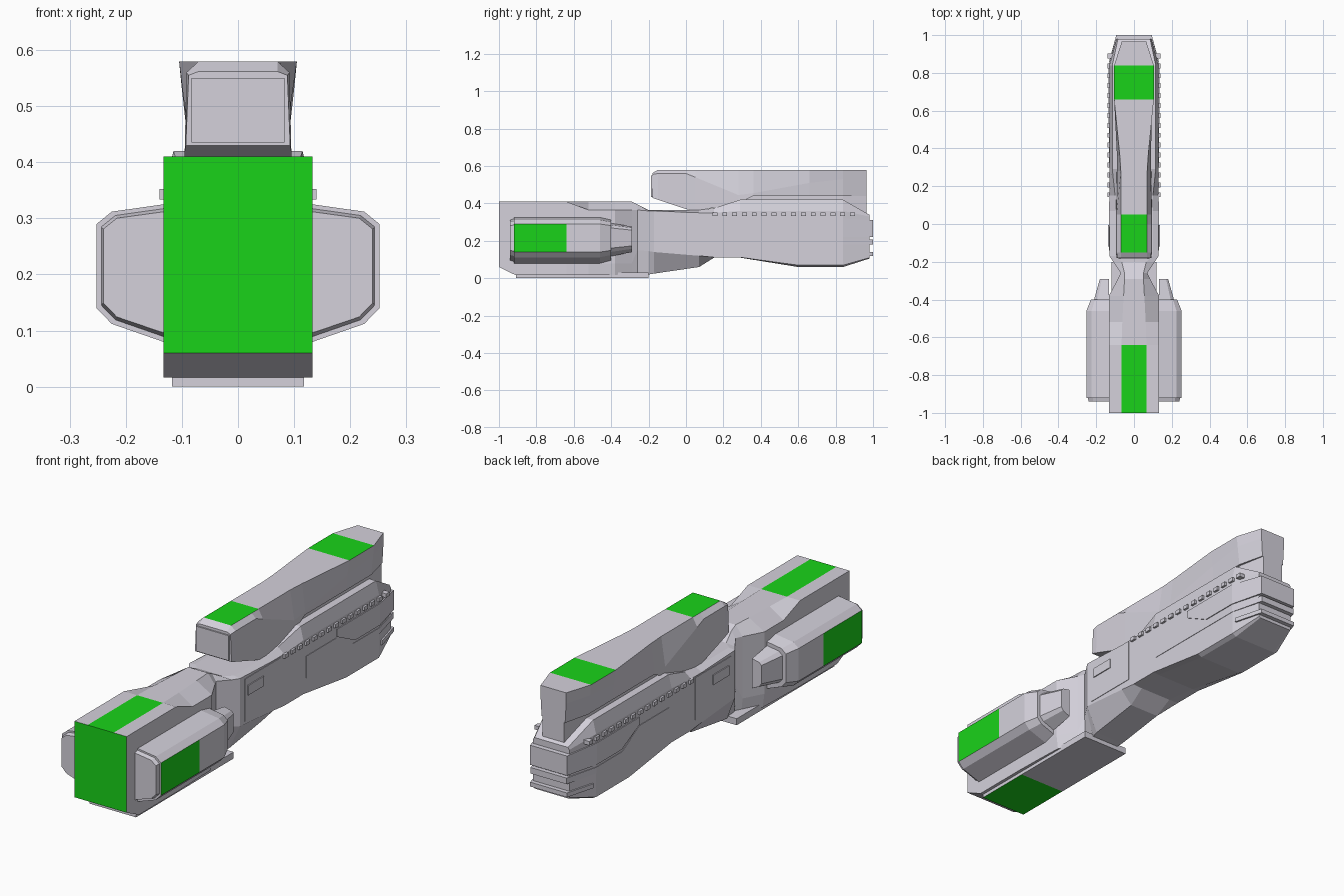
import bpy, bmesh

green = bpy.data.materials.new("green")
green.diffuse_color = (0.01, 0.65, 0.01, 1)
grey = bpy.data.materials.new("grey")
grey.diffuse_color = (0.66, 0.64, 0.71, 1)


def loft(name, rings, is_green=None):
    """Skin a list of equal-length rings and cap both ends."""
    bm = bmesh.new()
    vs = [[bm.verts.new(p) for p in r] for r in rings]
    n = len(rings[0])
    for a, b in zip(vs, vs[1:]):
        for i in range(n):
            j = (i + 1) % n
            bm.faces.new((a[i], a[j], b[j], b[i]))
    bm.faces.new(vs[0])
    bm.faces.new(vs[-1])
    bmesh.ops.remove_doubles(bm, verts=bm.verts[:], dist=1e-5)
    bmesh.ops.recalc_face_normals(bm, faces=bm.faces[:])
    bm.normal_update()
    if is_green:
        for f in bm.faces:
            f.material_index = int(is_green(f.calc_center_median(), f.normal))
    me = bpy.data.meshes.new(name)
    bm.to_mesh(me)
    bm.free()
    me.materials.append(grey)
    me.materials.append(green)
    ob = bpy.data.objects.new(name, me)
    bpy.context.collection.objects.link(ob)
    return ob


def sym(y, *pts):
    """Mirror a half cross-section (x, z) listed from top to bottom."""
    return [(x, y, z) for x, z in pts] + [(-x, y, z) for x, z in reversed(pts)]


def box(name, x, y, z, is_green=None):
    ring = lambda b: [(x[0], b, z[0]), (x[1], b, z[0]), (x[1], b, z[1]), (x[0], b, z[1])]
    return loft(name, [ring(b) for b in y], is_green)


# Hull: front block, waist and rear hull; points are top, shoulder, low, bottom
hull = [
    sym(-1.0, (.066, .41), (.133, .41), (.133, .08), (.133, .06)),
    sym(-.91, (.066, .41), (.133, .41), (.133, .08), (.133, .016)),
    sym(-.64, (.066, .41), (.133, .41), (.133, .08), (.133, .016)),
    sym(-.52, (.062, .41), (.133, .365), (.133, .08), (.13, .016)),
    sym(-.38, (.055, .41), (.133, .365), (.133, .08), (.125, .016)),
    sym(-.29, (.05, .41), (.085, .365), (.085, .08), (.08, .016)),
    sym(-.26, (.05, .395), (.07, .365), (.07, .15), (.065, .016)),
    sym(-.20, (.065, .365), (.11, .36), (.11, .145), (.07, .02)),
    sym(-.17, (.10, .365), (.13, .36), (.13, .14), (.075, .025)),
    sym(.07, (.10, .365), (.13, .35), (.13, .12), (.075, .06)),
    sym(.15, (.10, .375), (.13, .35), (.13, .112), (.08, .11)),
    sym(.29, (.115, .42), (.13, .36), (.13, .112), (.10, .11)),
    sym(.60, (.115, .42), (.13, .36), (.13, .07), (.11, .06)),
    sym(.84, (.115, .42), (.13, .36), (.13, .07), (.11, .06)),
    sym(.98, (.085, .34), (.092, .33), (.092, .11), (.085, .105)),
]
loft("hull", hull, lambda c, n: n.y < -.95 and c.y < -.99
     or n.z > .9 and c.y < -.64 and abs(c.x) < .05)

# Keel plate under the front block
box("keel_plate", (-.118, .118), (-.91, -.64, -.47, -.2), (0, .03),
    lambda c, n: n.z < -.9 and c.y < -.64)

# Upper deck; points are top, chamfer, bottom
deck = [
    sym(-.18, (.07, .562), (.088, .555), (.093, .43)),
    sym(-.15, (.07, .58), (.092, .56), (.095, .42)),
    sym(0, (.07, .58), (.092, .56), (.095, .37)),
    sym(.05, (.07, .58), (.092, .54), (.095, .36)),
    sym(.28, (.07, .58), (.09, .445), (.092, .40)),
    sym(.36, (.075, .58), (.09, .455), (.09, .44)),
    sym(.66, (.105, .58), (.095, .51), (.09, .44)),
    sym(.84, (.105, .58), (.10, .53), (.09, .44)),
    sym(.965, (.065, .58), (.065, .53), (.06, .44)),
]
loft("upper_deck", deck, lambda c, n: n.z > .9 and abs(c.x) < .02
     and (-.15 < c.y < .05 or .66 < c.y < .84))
box("deck_front_panel", (-.083, .083), (-.186, -.17), (.435, .55))

# Pedestal between hull and upper deck
loft("deck_pedestal", [
    sym(.25, (.08, .46), (.08, .38)), sym(.84, (.08, .46), (.08, .38)),
    sym(.965, (.055, .46), (.055, .33))])

# Armour bands wrapping the tail: (y, half width, bottom, top)
bands = {
    "upper_band": [(.53, .134, .285, .32), (.66, .134, .22, .32),
                   (.84, .134, .22, .32), (1, .094, .22, .31)],
    "middle_band": [(.31, .132, .18, .28), (.53, .132, .18, .28), (.65, .132, .18, .208),
                    (.84, .132, .18, .208), (1, .092, .18, .208)],
    "lower_band": [(.86, .132, .12, .14), (1, .094, .12, .14)],
}
for name, rows in bands.items():
    loft(name, [sym(y, (x, t), (x, b)) for y, x, b, t in rows])

# Pod cross-section (x offset from hull, z offset from pod axis)
pod_shape = [(0, .11), (.092, .097), (.119, .075), (.119, -.075), (.092, -.103), (0, -.135)]
pod_rows = [(-.94, .90, .88), (-.92, .93, .93), (-.92, 1, 1), (-.64, 1, 1), (-.46, 1, 1),
            (-.40, .8, .88), (-.40, .66, .72), (-.29, .4, .56)]

for s, side in ((1, "right"), (-1, "left")):
    # Engine pod
    loft(f"pod_{side}", [[(s * (.133 + x * a), y, .215 + z * b) for x, z in pod_shape]
                         for y, a, b in pod_rows],
         lambda c, n: abs(n.x) > .95 and abs(c.x) > .24 and -.9 < c.y < -.64)
    # Waist panel and hatch
    xs = (s * .12, s * .1325)
    box(f"waist_panel_{side}", xs, (-.14, .12), (.15, .345))
    box(f"waist_hatch_{side}", (s * .12, s * .137), (-.12, -.005), (.265, .31))
    # Row of small side lugs
    for i in range(15):
        y = .155 + i * .0525
        box(f"lug_{side}_{i + 1}", (s * .11, s * .14), (y - .013, y + .013), (.334, .352))
